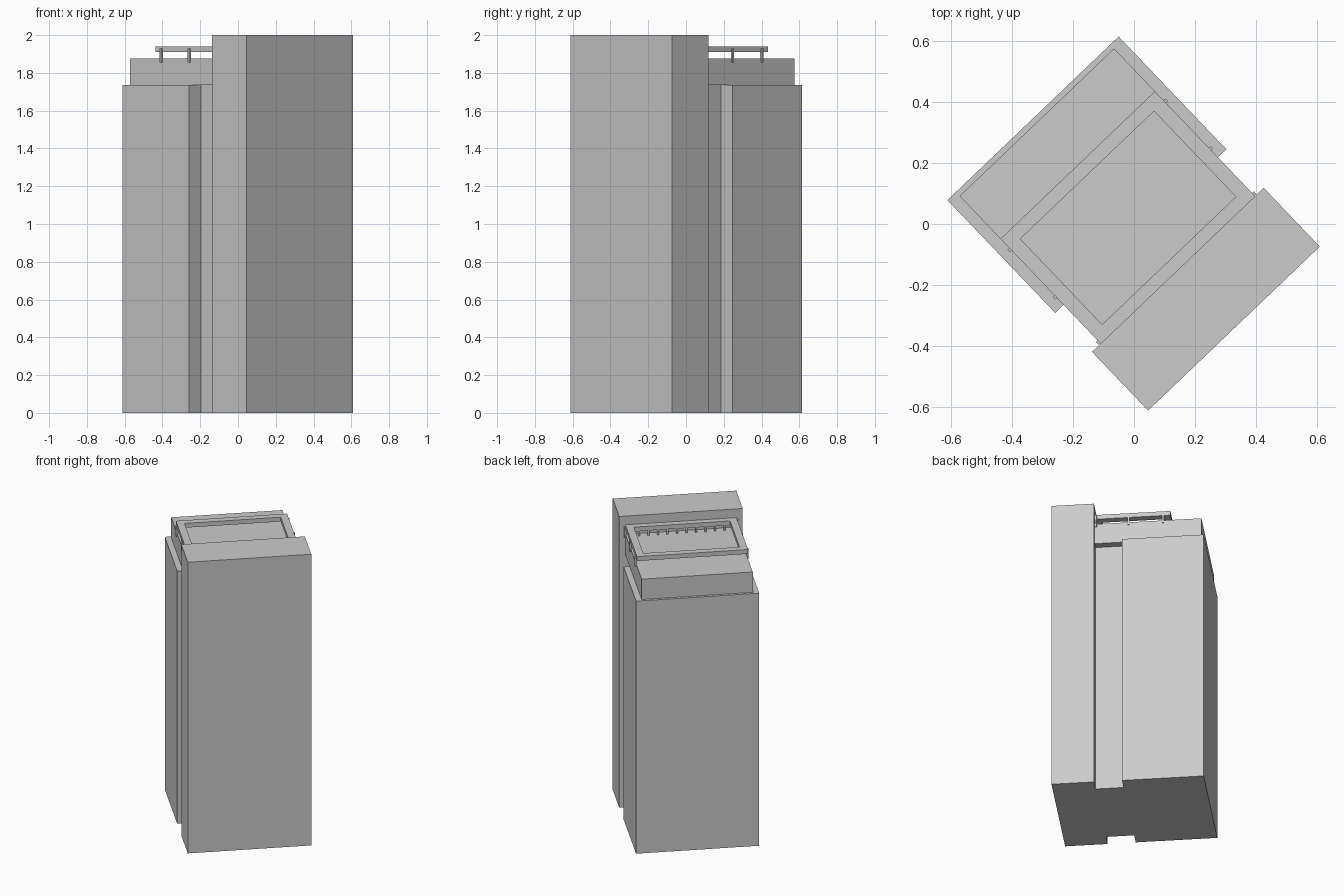
import bpy, bmesh, math
from mathutils import Matrix, Vector

cube = bpy.data.objects.get("Cube")
if cube:
    bpy.data.objects.remove(cube, do_unlink=True)

TURN = Matrix.Rotation(math.radians(43.7), 4, "Z")
BASE, ROOF, RAIL_LOW, RAIL_TOP = 1.735, 1.875, 1.91, 1.94

grey = bpy.data.materials.new("concrete grey")
grey.use_nodes = True
grey.diffuse_color = (0.6, 0.6, 0.6, 1)
grey.node_tree.nodes["Principled BSDF"].inputs["Base Color"].default_value = grey.diffuse_color


def add_box(bm, low, high):
    low, high = Vector(low), Vector(high)
    place = Matrix.Translation((low + high) / 2) @ Matrix.Diagonal((*(high - low), 1))
    bmesh.ops.create_cube(bm, size=1, matrix=TURN @ place)


def make(name, boxes):
    bm = bmesh.new()
    for low, high in boxes:
        add_box(bm, low, high)
    mesh = bpy.data.meshes.new(name)
    bm.to_mesh(mesh)
    bm.free()
    mesh.materials.append(grey)
    obj = bpy.data.objects.new(name, mesh)
    bpy.context.collection.objects.link(obj)
    return obj


def block(name, half, near, far, bottom, top):
    return make(name, [((-half, near, bottom), (half, far, top))])


# Main tower volumes
block("front_slab", 0.389, -0.474, -0.208, 0, 2)
block("recessed_core", 0.30, -0.208, -0.032, 0, BASE)
block("rear_tower", 0.388, -0.032, 0.479, 0, BASE)
block("penthouse", 0.35, -0.208, 0.461, BASE, ROOF)

# Open canopy frame over the roof
outer, inner = 0.35, 0.303
near, near_in, far_in, far = -0.208, -0.166, 0.222, 0.267
bars = [((-outer, near, RAIL_LOW), (outer, near_in, RAIL_TOP)),
        ((-outer, far_in, RAIL_LOW), (outer, far, RAIL_TOP))]
for a, b in ((-outer, -inner), (inner, outer)):
    bars.append(((a, near_in, RAIL_LOW), (b, far_in, RAIL_TOP)))
make("canopy_frame", bars)

# Side brackets that carry the frame
posts = []
for v in (-0.2, 0.005, 0.22):
    for a, b in ((-0.358, -0.345), (0.345, 0.358)):
        posts.append(((a, v - 0.006, 1.855), (b, v + 0.006, 1.93)))
make("canopy_brackets", posts)

# Row of small studs below the front bar
studs = []
for i in range(10):
    u = -0.27 + 0.06 * i
    studs.append(((u - 0.006, -0.18, ROOF), (u + 0.006, -0.168, RAIL_LOW)))
make("canopy_studs", studs)
